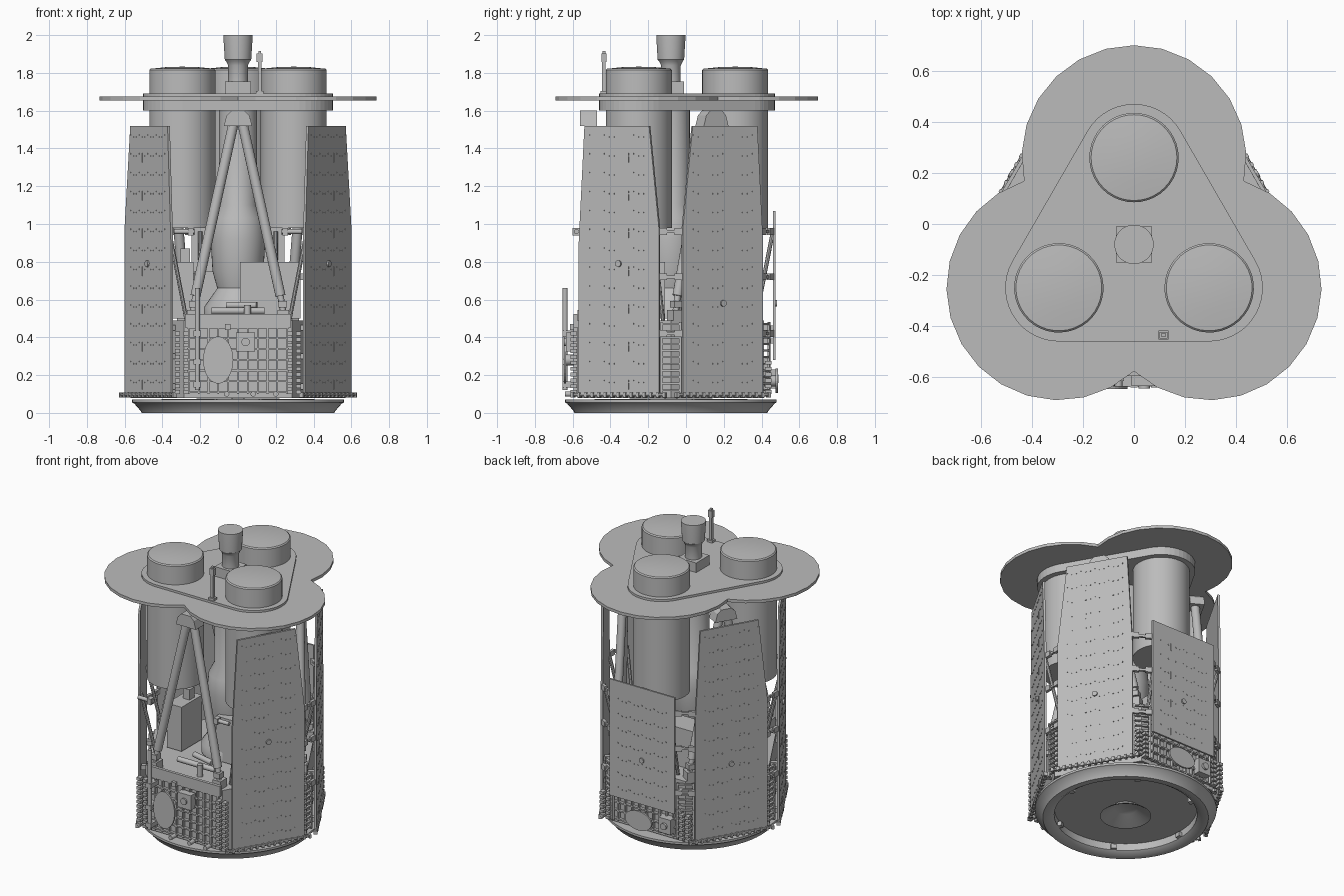
import bpy, bmesh
from math import sin, cos, pi, radians
from mathutils import Matrix, Vector

cube = bpy.data.objects.get("Cube")
if cube:
    bpy.data.objects.remove(cube)

grey = bpy.data.materials.new("light_grey")
grey.use_nodes = True
tone = (0.5, 0.5, 0.5, 1)
grey.diffuse_color = tone
grey.node_tree.nodes["Principled BSDF"].inputs["Base Color"].default_value = tone

AXIS = Matrix.Translation((0, -0.08, 0))


def frame(angle):
    """Local x points outward from the body axis, local y runs along the side."""
    return AXIS @ Matrix.Rotation(radians(angle), 4, 'Z')


def finish(name, bm, angle=0, smooth=False):
    bmesh.ops.recalc_face_normals(bm, faces=bm.faces)
    bm.transform(frame(angle))
    mesh = bpy.data.meshes.new(name)
    bm.to_mesh(mesh)
    bm.free()
    mesh.materials.append(grey)
    ob = bpy.data.objects.new(name, mesh)
    bpy.context.collection.objects.link(ob)
    if smooth:
        bpy.ops.object.select_all(action='DESELECT')
        ob.select_set(True)
        bpy.context.view_layer.objects.active = ob
        bpy.ops.object.shade_smooth_by_angle(angle=radians(35))
    return ob


def boxes(name, items, angle=0):
    bm = bmesh.new()
    for centre, size in items:
        m = Matrix.Translation(centre) @ Matrix.Diagonal((*size, 1))
        bmesh.ops.create_cube(bm, size=1, matrix=m)
    return finish(name, bm, angle)


def prism(name, points, depth, angle=0):
    bm = bmesh.new()
    face = bm.faces.new([bm.verts.new(p) for p in points])
    new = bmesh.ops.extrude_face_region(bm, geom=[face])["geom"]
    bmesh.ops.translate(bm, vec=depth, verts=[v for v in new if isinstance(v, bmesh.types.BMVert)])
    return finish(name, bm, angle)


def lathe(name, profile, centre=(0, 0), angle=0, steps=40):
    bm = bmesh.new()
    verts = [bm.verts.new((r, 0, z)) for r, z in profile]
    edges = [bm.edges.new(pair) for pair in zip(verts, verts[1:])]
    bmesh.ops.spin(bm, geom=verts + edges, cent=(0, 0, 0), axis=(0, 0, 1),
                   angle=2 * pi, steps=steps, use_merge=True)
    bmesh.ops.remove_doubles(bm, verts=bm.verts, dist=1e-4)
    bm.transform(Matrix.Translation((*centre, 0)))
    return finish(name, bm, angle, True)


def rods(name, ends, radius, angle=0, sides=16):
    bm = bmesh.new()
    for a, b in ends:
        a, b = Vector(a), Vector(b)
        turn = (b - a).to_track_quat('Z', 'Y').to_matrix().to_4x4()
        bmesh.ops.create_cone(bm, cap_ends=True, segments=sides, radius1=radius, radius2=radius,
                              depth=(b - a).length, matrix=Matrix.Translation((a + b) / 2) @ turn)
    return finish(name, bm, angle, True)


def lobes(radius, half_arc, z, steps):
    """Outline of three arcs centred on the telescope tubes."""
    points = []
    for a in (90, 210, 330):
        for i in range(steps + 1):
            t = radians(a - half_arc + 2 * half_arc * i / steps)
            c = radians(a)
            points.append((0.34 * cos(c) + radius * cos(t), 0.34 * sin(c) + radius * sin(t), z))
    return points


# Sunshield and telescope deck
prism("sunshield", lobes(0.44, 102, 1.655, 14), (0, 0, 0.02))
prism("telescope_deck", lobes(0.21, 60, 1.60, 14), (0, 0, 0.09))

# Telescope tubes with shallow domed caps
for a in (90, 210, 330):
    lathe("telescope_tube", [(0, 0.98), (0.175, 0.98), (0.175, 1.815), (0.168, 1.822),
                             (0.09, 1.83), (0, 1.833)], (0.34, 0), a)

# Central column, tank and top camera
lathe("central_column", [(0, 1.6), (0.1, 1.6), (0.1, 1.1), (0.135, 1.03), (0.145, 0.92),
                         (0.135, 0.75), (0.11, 0.66), (0.18, 0.56), (0.18, 0.5), (0, 0.5)])
lathe("top_camera", [(0, 1.75), (0.052, 1.75), (0.052, 1.84), (0.062, 1.86), (0.07, 1.87),
                     (0.077, 1.985), (0.077, 2.0), (0, 2.0)])
boxes("camera_mount", [((0, 0, 1.72), (0.14, 0.14, 0.07))])
boxes("deck_mast", [((0.115, -0.355, 1.695), (0.04, 0.035, 0.02)),
                    ((0.115, -0.355, 1.78), (0.02, 0.02, 0.18)),
                    ((0.115, -0.355, 1.88), (0.032, 0.026, 0.045)),
                    ((0.115, -0.355, 1.905), (0.015, 0.015, 0.02))])

# Hexagonal bus and equipment on its deck
hexagon = [(0.57 * cos(i * pi / 3), 0.57 * sin(i * pi / 3), 0.08) for i in range(6)]
prism("bus_body", hexagon, (0, 0, 0.41))
boxes("equipment_boxes", [((0.17, -0.1, 0.65), (0.32, 0.14, 0.3)),
                          ((-0.29, -0.08, 0.65), (0.11, 0.22, 0.3)),
                          ((-0.1, 0.25, 0.62), (0.26, 0.16, 0.26)),
                          ((0.22, 0.22, 0.58), (0.14, 0.14, 0.18)),
                          ((-0.28, -0.05, 0.83), (0.05, 0.05, 0.08))])
rods("deck_pipes", [((-0.14, -0.36, 0.54), (0.14, -0.36, 0.54)),
                    ((-0.06, -0.3, 0.57), (0.1, -0.34, 0.57)),
                    ((0.05, -0.4, 0.49), (0.05, -0.4, 0.57))], 0.018)

# Launch ring, underside floor and engine bell
lathe("launch_ring", [(0.44, 0.07), (0.44, 0.02), (0.47, 0.0), (0.51, 0.0), (0.515, 0.01), (0.55, 0.05),
                      (0.56, 0.055), (0.56, 0.07), (0.0, 0.078)], steps=64)
lathe("ring_floor", [(0, 0.068), (0.45, 0.068)])
lathe("engine_bell", [(0, 0.064), (0.07, 0.064), (0.15, 0.012), (0.158, 0.012), (0.085, 0.068)])
for a in range(0, 360, 60):
    boxes("ring_cleat", [((0.44, 0, 0.035), (0.05, 0.035, 0.03))], a)

# Support bipods with apex brackets and feet
for a in (-90, 30, 150):
    rods("bipod_struts", [((0.43, s * 0.02, 1.55), (0.46, s * 0.225, 0.62)) for s in (-1, 1)], 0.027, a)
    rods("bipod_ankles", [((0.46, s * 0.225, 0.62), (0.465, s * 0.24, 0.53)) for s in (-1, 1)], 0.017, a)
    prism("apex_bracket", [(0.39, y, z) for y, z in ((-0.075, 1.52), (0.075, 1.52), (0.06, 1.575),
                           (0.035, 1.6), (-0.035, 1.6), (-0.06, 1.575))], (0.09, 0, 0), a)
    boxes("bipod_feet", [((0.46, s * 0.24, 0.515), (0.07, 0.06, 0.06)) for s in (-1, 1)]
          + [((0.465, s * 0.237, 0.575), (0.05, 0.045, 0.035)) for s in (-1, 1)], a)


def panel_fittings(a, low, high, bolt, seam):
    """Rows of fasteners, a broken seam line and a central bolt."""
    dots = []
    for row in range(int((high - low) / 0.1)):
        for k in range(-6, 7):
            z = low + 0.06 + row * 0.1 + (0.012 if k % 3 == 0 else 0)
            dots.append(((0.553, k * 0.03, z), (0.004, 0.006, 0.006)))
    z = low + 0.05
    while z < high - 0.1:
        dots.append(((0.553, seam, z), (0.004, 0.005, 0.05)))
        z += 0.2
    boxes("panel_fasteners", dots, a)
    rods("panel_bolt", [((0.54, 0, bolt), (0.562, 0, bolt))], 0.017, a)


# Tall solar panels, tapered toward the top
for a, s, bolt in ((-30, 1, 0.79), (30, -1, 0.58), (150, 1, 0.58), (210, -1, 0.79)):
    outline = [(-0.245, 0.1), (0.245, 0.1), (0.245, 0.98), (0.185, 1.52), (-0.21, 1.52), (-0.245, 0.9)]
    prism("tall_panel", [(0.538, s * y, z) for y, z in outline], (0.014, 0, 0), a)
    panel_fittings(a, 0.1, 1.52, bolt, 0.06 * s)
    boxes("panel_standoffs", [((0.51, y, z), (0.05, 0.03, 0.03))
                              for y in (-0.18, 0.18) for z in (0.14, 0.3, 0.45)], a)
    rods("panel_stays", [((0.43, y, 0.49), (0.535, y, 0.96)) for y in (-0.2, 0.2)], 0.011, a, 8)
    rods("panel_hinge", [((0.55, -0.28, 0.095), (0.55, 0.28, 0.095))], 0.009, a, 8)
    boxes("hinge_knuckles", [((0.55, y * 0.04, 0.095), (0.025, 0.015, 0.025)) for y in range(-7, 8)], a)

# Short solar panel at the back
boxes("short_panel", [((0.547, 0, 0.675), (0.012, 0.49, 0.79))], 90)
panel_fittings(90, 0.28, 1.07, 0.58, -0.1)
boxes("short_panel_standoffs", [((0.515, y, z), (0.06, 0.025, 0.025)) for y in (-0.2, 0.2)
                                for z in (0.38, 0.45)], 90)
rods("short_panel_stays", [((0.45, y, 0.5), (0.54, y, 0.96)) for y in (-0.2, 0.2)], 0.011, 90, 8)

# Brackets joining neighbouring panels
for a in (0, 60, 120, 180):
    boxes("corner_brackets", [((0.585, s * 0.045, z), (0.02, 0.05, 0.035))
                              for s in (-1, 1) for z in (0.42, 0.72, 0.96)]
          + [((0.58, 0, z), (0.015, 0.09, 0.015)) for z in (0.42, 0.72, 0.96)], a)
    boxes("corner_ladder", [((0.57, y, 0.29), (0.012, 0.012, 0.38)) for y in (-0.05, 0.05)]
          + [((0.57, 0, 0.12 + i * 0.035), (0.016, 0.1, 0.01)) for i in range(11)], a)
for s in (-1, 1):
    rods("panel_latch", [((0.5, s * 0.23, 0.96), (0.5, s * 0.34, 0.96))], 0.013, -90)
    boxes("latch_block", [((0.5, s * 0.25, 0.96), (0.04, 0.03, 0.04))], -90)

# Rib grid on the open front and back faces, with stacked edge clamps
for a, top in ((-90, 0.45), (90, 0.3)):
    ribs = [((0.505, y * 0.052, (top + 0.1) / 2), (0.02, 0.009, top - 0.1)) for y in range(-5, 6)]
    ribs += [((0.505, 0, 0.11 + i * 0.057), (0.02, 0.54, 0.009)) for i in range(int((top - 0.1) / 0.057) + 1)]
    boxes("rib_grid", ribs, a)
    boxes("edge_clamps", [((0.515, s * y, 0.11 + i * 0.031), (0.035, 0.028, 0.02))
                          for s in (-1, 1) for y in (0.275, 0.32) for i in range(int((top - 0.1) / 0.031))], a)
boxes("front_rail", [((0.505, 0, 0.488), (0.02, 0.56, 0.07)), ((0.515, -0.055, 0.455), (0.04, 0.03, 0.03))], -90)


def antenna(name, angle, y, z, ry, rz):
    bm = bmesh.new()
    m = Matrix.Translation((0.56, y, z)) @ Matrix.Diagonal((1, ry, rz, 1)) @ Matrix.Rotation(pi / 2, 4, 'Y')
    bmesh.ops.create_cone(bm, cap_ends=True, segments=32, radius1=1, radius2=1, depth=0.012, matrix=m)
    finish(name, bm, angle)
    rods(name + "_stem", [((0.49, y, z), (0.56, y, z))], 0.03, angle)


# Front and back antennas with their boxes and whip
antenna("front_antenna", -90, -0.105, 0.28, 0.08, 0.125)
antenna("back_antenna", 90, -0.02, 0.17, 0.1, 0.065)
boxes("front_sensor", [((0.53, 0.04, 0.375), (0.05, 0.1, 0.1))], -90)
rods("front_sensor_lens", [((0.55, 0.04, 0.375), (0.565, 0.04, 0.375))], 0.022, -90)
boxes("back_sensor", [((0.53, 0.17, 0.18), (0.05, 0.09, 0.1))], 90)
rods("back_sensor_lens", [((0.55, 0.17, 0.18), (0.57, 0.17, 0.18))], 0.022, 90)
rods("whip_antenna", [((0.56, -0.215, 0.12), (0.56, -0.215, 0.66))], 0.013, -90)
boxes("whip_mounts", [((0.535, -0.215, z), (0.08, 0.04, 0.03)) for z in (0.15, 0.27, 0.42)], -90)
rods("small_thrusters", [((0.5, y, 0.1), (0.56, y, 0.1)) for y in (-0.06, 0.08, 0.2)], 0.014, -90)
